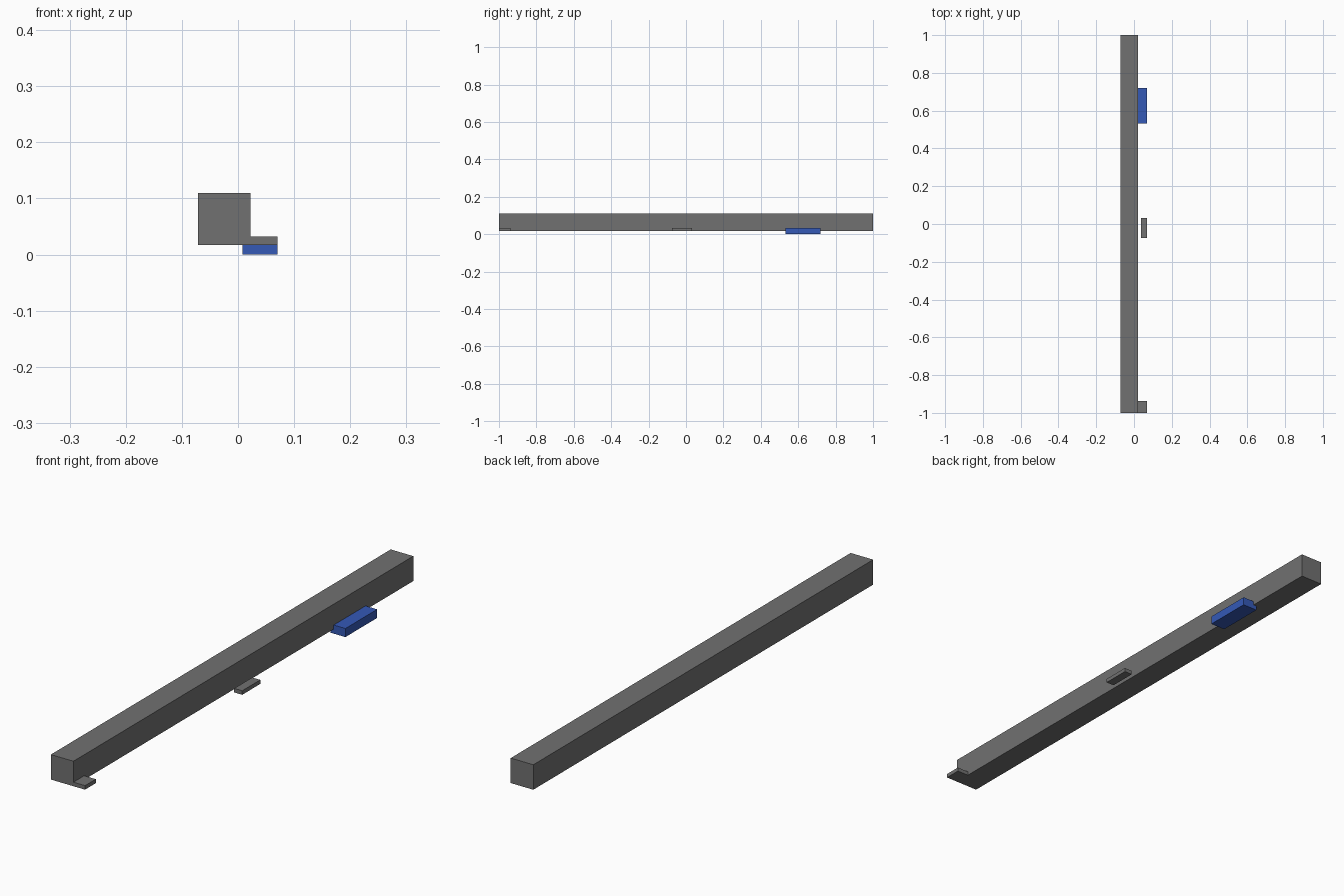
import bpy
import bmesh

cube = bpy.data.objects.get("Cube")
if cube:
    bpy.data.objects.remove(cube, do_unlink=True)


def make_material(name, rgb):
    mat = bpy.data.materials.new(name)
    mat.use_nodes = True
    color = (*rgb, 1.0)
    mat.diffuse_color = color
    mat.node_tree.nodes["Principled BSDF"].inputs["Base Color"].default_value = color
    return mat


def extrude_profile(name, profile, y0, y1, mat):
    """Extrude an (x, z) outline from y0 to y1."""
    bm = bmesh.new()
    face = bm.faces.new([bm.verts.new((x, y0, z)) for x, z in profile])
    result = bmesh.ops.extrude_face_region(bm, geom=[face])
    verts = [v for v in result["geom"] if isinstance(v, bmesh.types.BMVert)]
    bmesh.ops.translate(bm, verts=verts, vec=(0, y1 - y0, 0))
    bmesh.ops.recalc_face_normals(bm, faces=bm.faces)
    mesh = bpy.data.meshes.new(name)
    bm.to_mesh(mesh)
    bm.free()
    mesh.materials.append(mat)
    obj = bpy.data.objects.new(name, mesh)
    bpy.context.collection.objects.link(obj)
    return obj


def rectangle(x0, x1, z0, z1):
    return [(x0, z0), (x1, z0), (x1, z1), (x0, z1)]


gray = make_material("dark gray", (0.165, 0.165, 0.165))
blue = make_material("blue", (0.035, 0.1, 0.47))

BAR_LEFT, OUTER = 0.022, 0.07     # bar side and outer edge of the tabs
BASE, TAB_TOP = 0.017, 0.032      # bar underside and tab top

# Long square bar
extrude_profile("main_bar", rectangle(-0.071, BAR_LEFT, BASE, 0.11), -1, 1, gray)

# Small gray tabs beside the bar
extrude_profile("front_tab", rectangle(BAR_LEFT, OUTER, BASE, TAB_TOP), -1, -0.937, gray)
extrude_profile("middle_tab", rectangle(0.037, OUTER, BASE, TAB_TOP), -0.075, 0.031, gray)

# Blue stepped block whose lower lip reaches under the bar
step = [(0.008, 0), (OUTER, 0), (OUTER, TAB_TOP),
        (BAR_LEFT, TAB_TOP), (BAR_LEFT, BASE), (0.008, BASE)]
extrude_profile("blue_block", step, 0.532, 0.719, blue)
